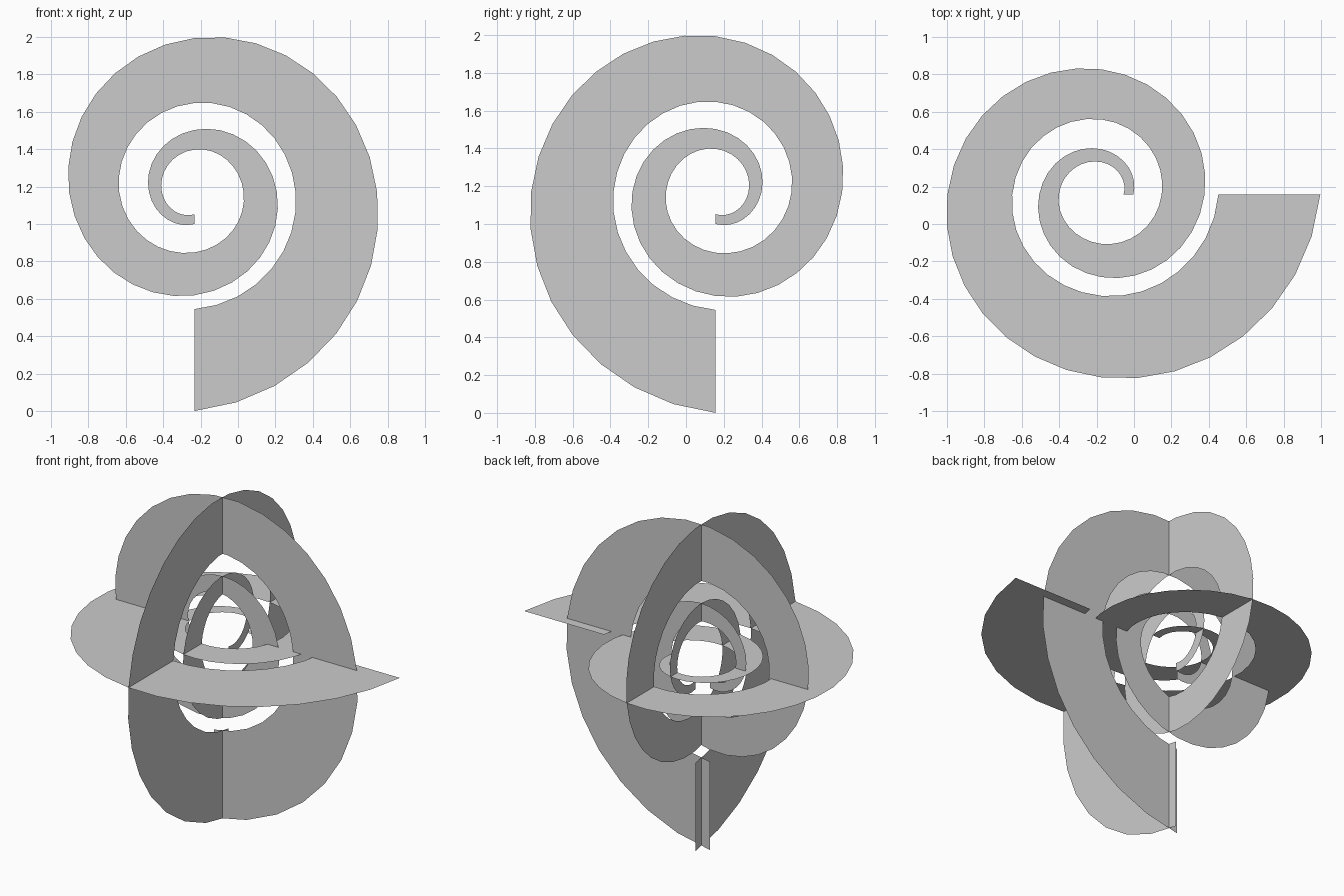
import bpy, math
from mathutils import Vector

if "Cube" in bpy.data.objects:
    bpy.data.objects.remove(bpy.data.objects["Cube"])

# Edge radii at every quarter turn, from the wide end to the narrow tip
OUTER = [1.17, .977, .824, .67, .551, .441, .333, .243, .17]
INNER = [.625, .541, .477, .402, .322, .263, .228, .174, .118]
STEPS = 8                                  # facets per quarter turn
ORIGIN = Vector((-.174, .098, 1.17))       # shared crossing point of the planes
SHIFT = -.059                              # spiral centre offset inside its plane


def radius(table, t):
    """Smooth interpolation through the quarter-turn radii."""
    i = min(int(t), len(table) - 2)
    f = t - i
    b, c = table[i], table[i + 1]
    a = table[i - 1] if i > 0 else 2 * b - c
    d = table[i + 2] if i + 2 < len(table) else 2 * c - b
    return b + .5 * f * (c - a + f * (2*a - 5*b + 4*c - d + f * (3*(b - c) + d - a)))


def spiral_ribbon(name, u, v):
    """Flat tapering ribbon: starts along u and turns towards v."""
    u, v = Vector(u), Vector(v)
    centre = ORIGIN + v * SHIFT
    verts, faces = [], []
    n = STEPS * (len(OUTER) - 1)
    for k in range(n + 1):
        t = k / STEPS
        ang = t * math.pi / 2
        direction = u * math.cos(ang) + v * math.sin(ang)
        verts += [centre + direction * radius(tab, t) for tab in (OUTER, INNER)]
        if k:
            j = 2 * k
            faces.append((j - 2, j, j + 1, j - 1))
    mesh = bpy.data.meshes.new(name)
    mesh.from_pydata(verts, [], faces)
    obj = bpy.data.objects.new(name, mesh)
    bpy.context.collection.objects.link(obj)


# Three identical ribbons in mutually perpendicular planes
spiral_ribbon("front_spiral", (0, 0, -1), (1, 0, 0))
spiral_ribbon("side_spiral", (0, 0, -1), (0, -1, 0))
spiral_ribbon("horizontal_spiral", (1, 0, 0), (0, -1, 0))
